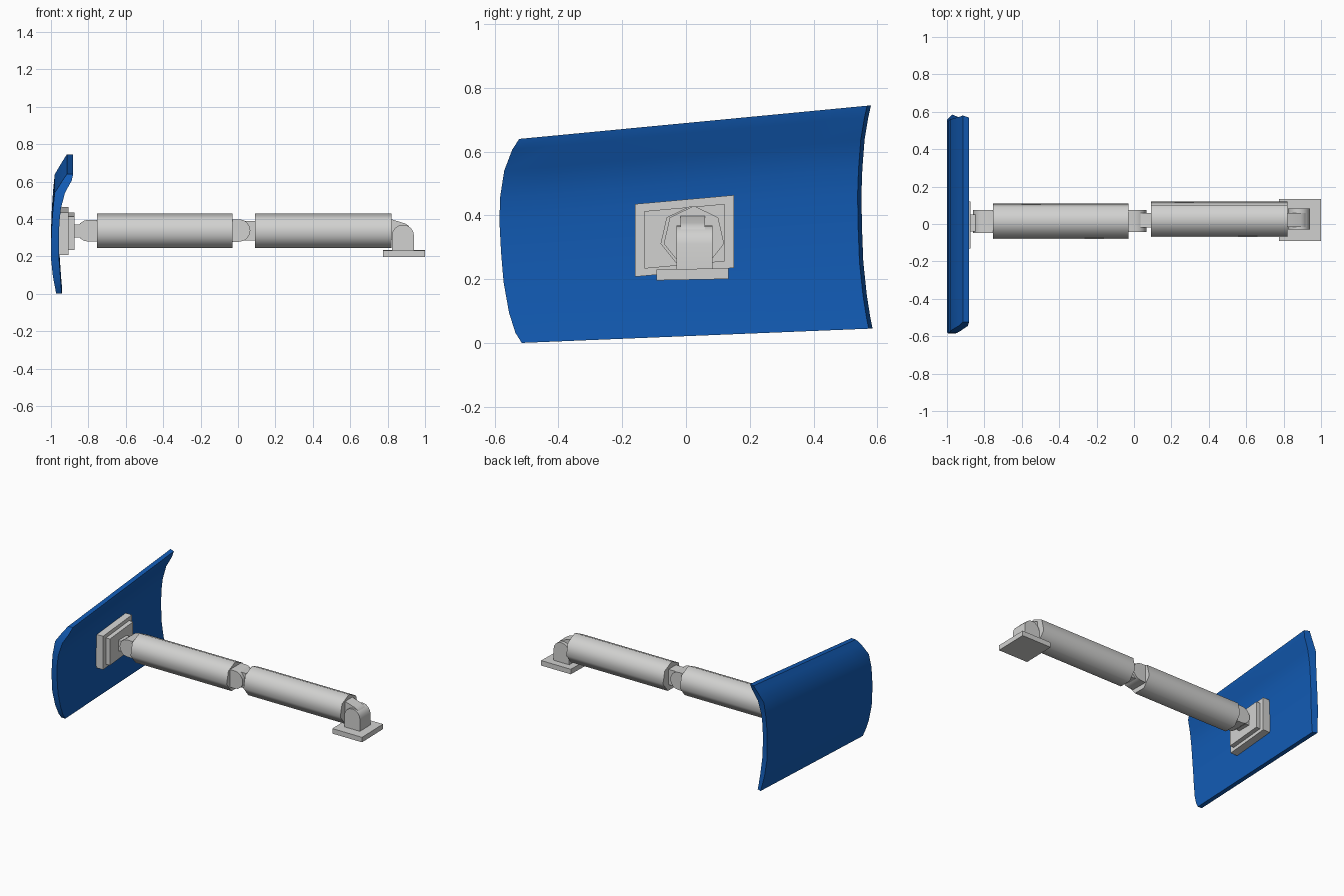
import bpy, bmesh, math
from mathutils import Vector

if "Cube" in bpy.data.objects:
    bpy.data.objects.remove(bpy.data.objects["Cube"])


def material(name, rgb):
    m = bpy.data.materials.new(name)
    m.diffuse_color = (*rgb, 1)
    m.use_nodes = True
    m.node_tree.nodes["Principled BSDF"].inputs["Base Color"].default_value = m.diffuse_color
    return m


BLUE = material("blue paint", (0.006, 0.105, 0.46))
GREY = material("light grey metal", (0.64, 0.64, 0.63))


def finish(name, bm, mat, angle):
    bmesh.ops.recalc_face_normals(bm, faces=bm.faces)
    mesh = bpy.data.meshes.new(name)
    bm.to_mesh(mesh)
    bm.free()
    ob = bpy.data.objects.new(name, mesh)
    bpy.context.collection.objects.link(ob)
    mesh.materials.append(mat)
    bpy.ops.object.select_all(action='DESELECT')
    ob.select_set(True)
    bpy.context.view_layer.objects.active = ob
    bpy.ops.object.shade_smooth_by_angle(angle=math.radians(angle))
    return ob


def loft(name, loop_a, loop_b, angle=30):
    """Solid between two matching loops of points."""
    bm = bmesh.new()
    a = [bm.verts.new(p) for p in loop_a]
    b = [bm.verts.new(p) for p in loop_b]
    n = len(a)
    for i in range(n):
        j = (i + 1) % n
        bm.faces.new((a[i], a[j], b[j], b[i]))
    bm.faces.new(a)
    bm.faces.new(b)
    return finish(name, bm, GREY, angle)


def box(name, x, y, z, shear=0.0):
    """Box whose z rises along y by the shear factor."""
    ring = [(y[0], z[0]), (y[1], z[0]), (y[1], z[1]), (y[0], z[1])]
    return loft(name, *[[(px, py, pz + shear * py) for py, pz in ring] for px in x])


def tube(name, x0, x1, y, z, r, sides=7):
    """Low-sided arm with a ridge on top and a flat underside."""
    ring = [(y + r * math.cos(a), z + r * math.sin(a))
            for a in (math.pi / 2 + 2 * math.pi * i / sides for i in range(sides))]
    return loft(name, *[[(x, py, pz) for py, pz in ring] for x in (x0, x1)], angle=60)


def knuckle(name, root, centre, r, y0, y1):
    """Block from root (x, z) ending in a half round about centre (x, z)."""
    root, centre = Vector(root), Vector(centre)
    d = (centre - root).normalized()
    s = Vector((-d.y, d.x))
    pts = [root + s * r]
    for i in range(9):
        a = math.pi / 2 - math.pi * i / 8
        pts.append(centre + d * r * math.cos(a) + s * r * math.sin(a))
    pts.append(root - s * r)
    return loft(name, *[[(p.x, y, p.y) for p in pts] for y in (y0, y1)])


# Curved blade: height fraction, outer x, inner x, left y, right y
ROWS = [
    (0.00, -0.972, -0.942, -0.515, 0.585),
    (0.05, -0.978, -0.945, -0.535, 0.578),
    (0.15, -0.990, -0.950, -0.555, 0.567),
    (0.30, -1.000, -0.957, -0.572, 0.556),
    (0.45, -0.999, -0.958, -0.580, 0.552),
    (0.60, -0.995, -0.955, -0.585, 0.550),
    (0.72, -0.989, -0.947, -0.583, 0.553),
    (0.85, -0.980, -0.925, -0.570, 0.560),
    (0.95, -0.938, -0.889, -0.545, 0.572),
    (1.00, -0.915, -0.881, -0.523, 0.580),
]


def blade():
    bm = bmesh.new()
    steps = 8
    outer, inner = [], []
    for t, xo, xi, yl, yr in ROWS:
        for side, x, trim in ((outer, xo, 0.0), (inner, xi, 0.012)):
            row = []
            for k in range(steps + 1):
                y = yl + (yr - trim - yl) * k / steps
                f = (y + 0.52) / 1.1
                low, high = max(0.0, 0.045 * f), 0.64 + 0.105 * f
                row.append(bm.verts.new((x, y, low + (high - low) * t)))
            side.append(row)
    # outer and inner skins
    for grid in (outer, inner):
        for a, b in zip(grid, grid[1:]):
            for k in range(steps):
                bm.faces.new((a[k], a[k + 1], b[k + 1], b[k]))
    # bottom and top rims
    for i in (0, -1):
        for k in range(steps):
            bm.faces.new((outer[i][k], outer[i][k + 1], inner[i][k + 1], inner[i][k]))
    # side rims
    for k in (0, -1):
        for i in range(len(ROWS) - 1):
            bm.faces.new((outer[i][k], outer[i + 1][k], inner[i + 1][k], inner[i][k]))
    finish("blade", bm, BLUE, 35)


blade()

# Mount on the inside of the blade
box("mount_plate", (-0.965, -0.905), (-0.16, 0.15), (0.222, 0.45), 0.09)
box("mount_block", (-0.91, -0.875), (-0.13, 0.12), (0.245, 0.425), 0.09)
box("mount_stub", (-0.885, -0.80), (-0.04, 0.05), (0.30, 0.37))

# Arm sections
tube("outer_arm", -0.755, -0.03, 0.015, 0.333, 0.097)
tube("inner_arm", 0.09, 0.82, 0.025, 0.333, 0.097)

# Joints
knuckle("blade_joint", (-0.74, 0.337), (-0.802, 0.337), 0.058, -0.047, 0.075)
knuckle("middle_joint", (-0.045, 0.338), (0.006, 0.338), 0.06, -0.043, 0.075)
knuckle("middle_joint_tongue", (0.10, 0.338), (0.02, 0.338), 0.052, -0.02, 0.06)
knuckle("base_joint", (0.882, 0.225), (0.882, 0.31), 0.059, -0.03, 0.083)
knuckle("base_joint_tongue", (0.80, 0.35), (0.875, 0.327), 0.052, -0.017, 0.06)

# Base plate
box("base_plate", (0.776, 1.0), (-0.092, 0.133), (0.198, 0.232), 0.02)
